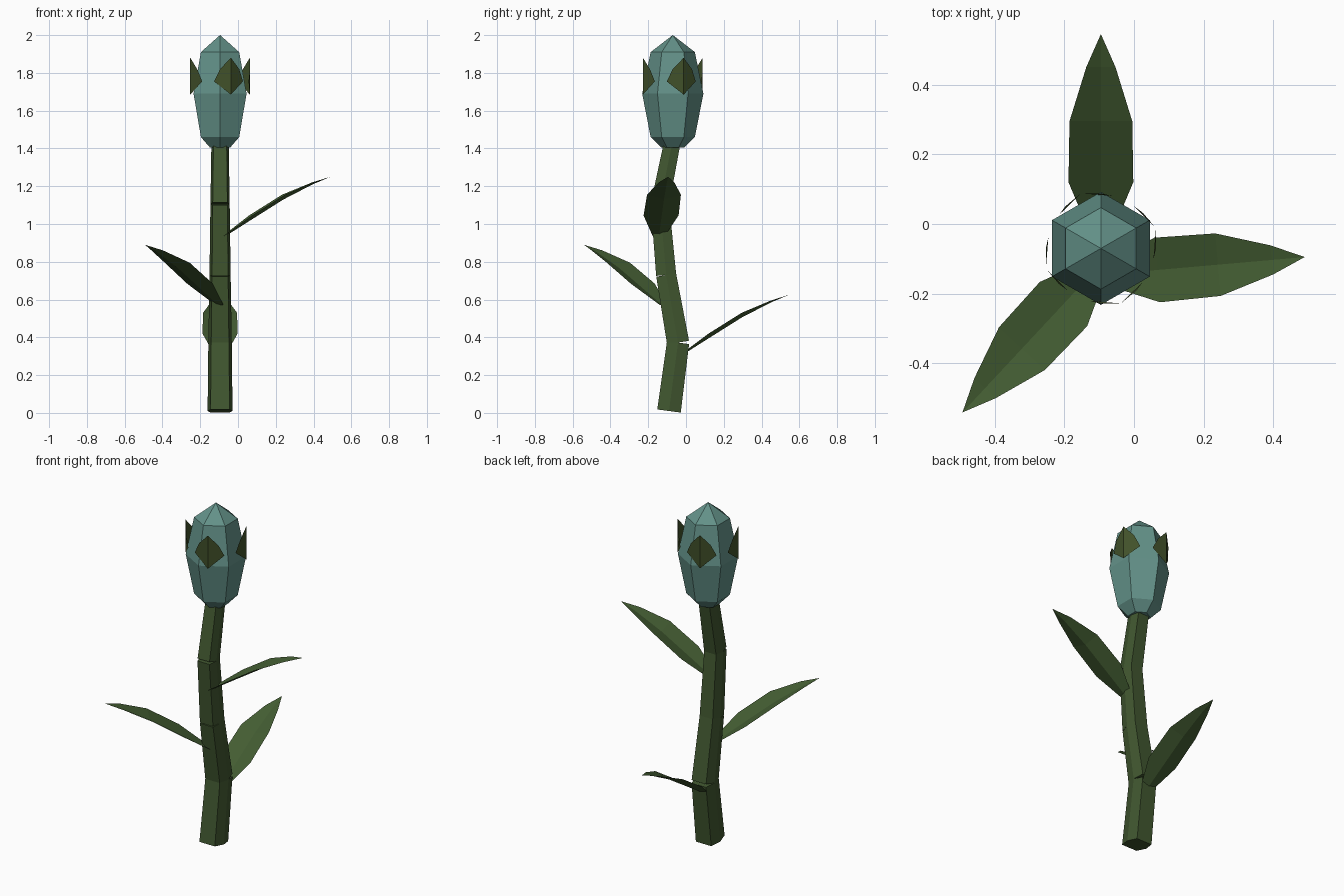
import bpy, bmesh, math
from mathutils import Vector, Matrix

if "Cube" in bpy.data.objects:
    bpy.data.objects.remove(bpy.data.objects["Cube"])

CX = -0.095  # stem and bud axis


def material(name, rgb):
    m = bpy.data.materials.new(name)
    m.diffuse_color = (*rgb, 1)
    m.use_nodes = True
    m.node_tree.nodes["Principled BSDF"].inputs["Base Color"].default_value = m.diffuse_color
    return m


STEM = material("stem_green", (0.052, 0.094, 0.029))
LEAF = material("leaf_green", (0.056, 0.108, 0.032))
SEPAL = material("sepal_olive", (0.053, 0.082, 0.023))
BUD = material("bud_teal", (0.125, 0.285, 0.248))


def build(name, verts, faces, mat, matrix=Matrix(), solid=False):
    mesh = bpy.data.meshes.new(name)
    mesh.from_pydata([tuple(v) for v in verts], [], faces)
    mesh.transform(matrix)
    if solid:
        bm = bmesh.new()
        bm.from_mesh(mesh)
        bmesh.ops.recalc_face_normals(bm, faces=bm.faces)
        bm.to_mesh(mesh)
        bm.free()
    mesh.materials.append(mat)
    obj = bpy.data.objects.new(name, mesh)
    bpy.context.collection.objects.link(obj)
    return obj


def loft(name, rings, mat):
    """Closed solid through rings of equal size."""
    n = len(rings[0])
    verts = [v for ring in rings for v in ring]
    faces = [(i * n + k, i * n + (k + 1) % n, (i + 1) * n + (k + 1) % n, (i + 1) * n + k)
             for i in range(len(rings) - 1) for k in range(n)]
    faces += [tuple(range(n))[::-1], tuple(range(len(verts) - n, len(verts)))]
    return build(name, verts, faces, mat, solid=True)


# Stem: straight tapered pieces, cut square so the bends show notches
section = [(1, 0), (0.76, 0.95), (-0.76, 0.95), (-1, 0), (-0.76, -0.95), (0.76, -0.95)]
path = [(-0.09, 0.01, 0.066), (-0.042, 0.372, 0.062), (-0.105, 0.73, 0.056),
        (-0.138, 1.105, 0.051), (-0.075, 1.42, 0.046)]
for i, ((y0, z0, r0), (y1, z1, r1)) in enumerate(zip(path, path[1:])):
    axis = Vector((0, y1 - y0, z1 - z0)).normalized()
    side = axis.cross(Vector((1, 0, 0)))
    rings = [[Vector((CX, y, z)) + r * (Vector((a, 0, 0)) + b * side) for a, b in section]
             for y, z, r in ((y0, z0, r0), (y1, z1, r1))]
    loft(f"stem_piece_{i + 1}", rings, STEM)

# Bud: six-sided, pointed on top
profile = [(1.405, 0.062), (1.46, 0.117), (1.69, 0.162), (1.91, 0.117), (2.0, 0.0005)]
rings = [[(CX + r * math.cos(math.radians(30 + 60 * k)),
           -0.07 + r * math.sin(math.radians(30 + 60 * k)), z) for k in range(6)]
         for z, r in profile]
loft("bud", rings, BUD)

# Sepals: four folded arrow shapes around the bud
outline = [(0, 0.168, 1.685), (32, 0.154, 1.755), (20, 0.158, 1.82),
           (0, 0.168, 1.88), (-20, 0.158, 1.82), (-32, 0.154, 1.755)]
verts = [(r * math.cos(math.radians(a)), r * math.sin(math.radians(a)), z) for a, r, z in outline]
for i in range(4):
    place = Matrix.Translation((CX, -0.07, 0)) @ Matrix.Rotation(math.radians(-70 + 90 * i), 4, 'Z')
    build(f"sepal_{i + 1}", verts, [(0, 1, 2, 3), (0, 3, 4, 5)], SEPAL, place)

# Leaves: rising blades folded along the midrib (distance, height, half width, edge lift)
stations = [(0, 0, 0.03, 0.008), (0.15, 0.095, 0.093, 0.025),
            (0.325, 0.205, 0.09, 0.025), (0.48, 0.285, 0.042, 0.01)]
verts = [(d, s * w, z + abs(s) * lift) for d, z, w, lift in stations for s in (1, 0, -1)]
verts.append((0.575, 0, 0.325))
faces = []
for i in range(3):
    a, b = 3 * i, 3 * i + 3
    faces += [(a, a + 1, b + 1, b), (a + 1, a + 2, b + 2, b + 1)]
faces += [(9, 10, 12), (10, 11, 12)]
for name, base, angle in (("leaf_low", (CX, -0.03, 0.30), 90),
                          ("leaf_middle", (-0.10, -0.12, 0.565), 227),
                          ("leaf_high", (-0.083, -0.145, 0.925), 5)):
    place = Matrix.Translation(base) @ Matrix.Rotation(math.radians(angle), 4, 'Z')
    build(name, verts, faces, LEAF, place)
